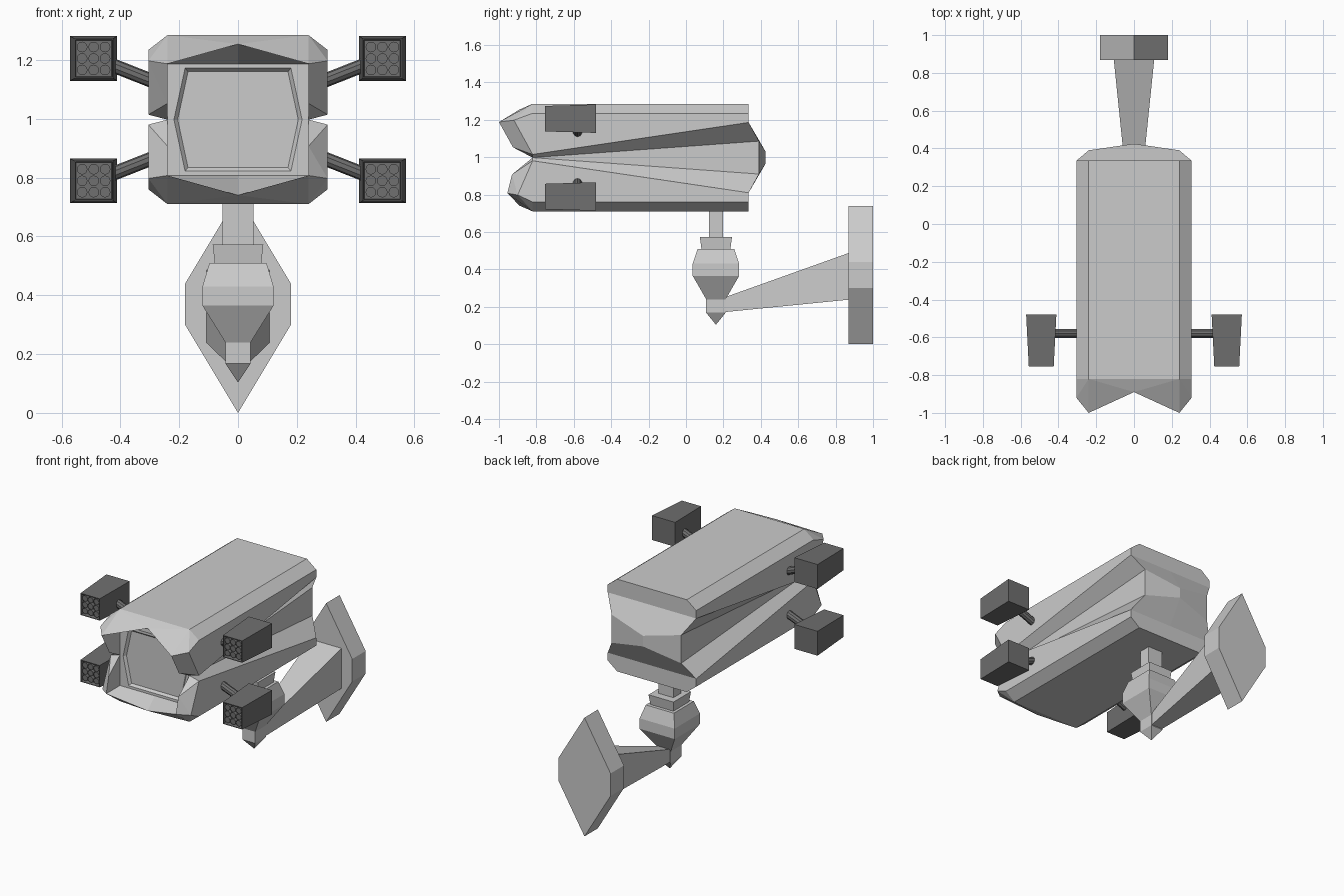
import bpy, bmesh
from mathutils import Vector

if "Cube" in bpy.data.objects:
    bpy.data.objects.remove(bpy.data.objects["Cube"])


def finish(name, bm, mat=None):
    bmesh.ops.remove_doubles(bm, verts=bm.verts, dist=0.0005)
    bmesh.ops.recalc_face_normals(bm, faces=bm.faces)
    me = bpy.data.meshes.new(name)
    bm.to_mesh(me)
    bm.free()
    ob = bpy.data.objects.new(name, me)
    bpy.context.collection.objects.link(ob)
    if mat:
        me.materials.append(mat)
    return ob


def loft(name, rings, mat=None):
    """Skin equal-length point rings, capping both ends."""
    bm = bmesh.new()
    vs = [[bm.verts.new(p) for p in r] for r in rings]
    n = len(rings[0])
    for a, b in zip(vs, vs[1:]):
        for i in range(n):
            j = (i + 1) % n
            bm.faces.new((a[i], a[j], b[j], b[i]))
    bm.faces.new(vs[0])
    bm.faces.new(vs[-1])
    return finish(name, bm, mat)


def rect_z(cy, z, hx, hy):
    return [(-hx, cy - hy, z), (hx, cy - hy, z), (hx, cy + hy, z), (-hx, cy + hy, z)]


def rect_y(cx, cz, y, hx, hz):
    return [(cx - hx, y, cz - hz), (cx + hx, y, cz - hz), (cx + hx, y, cz + hz), (cx - hx, y, cz + hz)]


dark = bpy.data.materials.new("dark_grey")
dark.diffuse_color = (0.16, 0.16, 0.16, 1)
dark.use_nodes = True
dark.node_tree.nodes["Principled BSDF"].inputs["Base Color"].default_value = dark.diffuse_color

# Housing: two clam shells, a recessed wedge between them and a bulging back
MID = 0.9975
FACES = ["A0 A1 B1 B0", "A1 A2 B2 B1", "A2 A3 B3 B2", "A3 A4 B4 B3",   # top, bevel, side, groove
         "A0 A1 A2 A3 F0", "F0 A3 A4 E0", "E0 A4 M4 M0", "A4 B4 M4",     # back, wedge side
         "B0 B1 C0", "B1 C1 C0", "B1 B2 C2", "B1 C2 C1",                 # brow
         "B2 B3 C2", "C2 B3 C3", "C1 C2 C3", "B3 B4 C3",                 # cheek
         "C0 C1 D1 D0", "C1 C3 B4 D1",                                   # inside of lip
         "D0 D1 G1 G0", "D1 B4 G2 G1",                                   # window frame
         "G0 G1 H1 H0", "G1 G2 H2 H1", "H0 H1 H2 HM"]                    # window recess
bm = bmesh.new()
for up in (1, -1):
    P = dict(A0=(0, .335, .2875), A1=(.24, .335, .2875), A2=(.305, .335, .237), A3=(.305, .335, .188),
             A4=(.24, .39, .088), B0=(0, -.82, .2875), B1=(.24, -.82, .2875), B2=(.305, -.82, .237),
             B3=(.305, -.82, .017), B4=(.24, -.82, 0), M4=(.24, .39, 0), M0=(0, .425, 0),
             E0=(0, .425, .033), F0=(0, .335, .188), C0=(0, -.89, .257),
             D0=(0, -.82, .19), D1=(.24, -.82, .19), G0=(0, -.82, .175), G1=(.18, -.82, .175),
             G2=(.218, -.82, 0), H0=(0, -.805, .163), H1=(.17, -.805, .163), H2=(.205, -.805, 0),
             HM=(0, -.805, 0))
    if up > 0:
        P.update(C1=(.24, -1, .19), C2=(.305, -.92, .2), C3=(.24, -.925, .055))
    else:
        P.update(C1=(.24, -.955, .19), C2=(.305, -.9, .2), C3=(.24, -.93, .09))
    for side in (1, -1):
        for f in FACES:
            bm.faces.new([bm.verts.new((P[k][0] * side, P[k][1], MID + P[k][2] * up)) for k in f.split()])
finish("housing", bm)

# Launcher pods with recessed fronts, tube bundles and struts
for sx in (1, -1):
    for sz in (1, -1):
        tag = ("right" if sx > 0 else "left") + ("_upper" if sz > 0 else "_lower")
        cx, cz = sx * .491, MID + sz * .208
        loft("pod_" + tag, [rect_y(cx, cz, -.73, .060, .062), rect_y(cx, cz, -.755, .062, .064),
                            rect_y(cx, cz, -.755, .066, .068), rect_y(cx, cz, -.48, .08, .076)], dark)
        bm = bmesh.new()
        for i in (-1, 0, 1):
            for j in (-1, 0, 1):
                r = bmesh.ops.create_circle(bm, cap_ends=True, segments=12, radius=.018)
                for v in r["verts"]:
                    v.co = Vector((cx + i * .039 + v.co.x, -.75, cz + j * .039 + v.co.y))
        ext = bmesh.ops.extrude_face_region(bm, geom=bm.faces[:])
        for v in ext["geom"]:
            if isinstance(v, bmesh.types.BMVert):
                v.co.y = -.728
        finish("tubes_" + tag, bm, dark)
        a, b = Vector((sx * .27, -.58, MID + sz * .123)), Vector((sx * .44, -.58, MID + sz * .19))
        bm = bmesh.new()
        bmesh.ops.create_cone(bm, cap_ends=True, segments=10, radius1=.024, radius2=.024, depth=(b - a).length)
        bm.transform((b - a).to_track_quat('Z', 'Y').to_matrix().to_4x4())
        bmesh.ops.translate(bm, verts=bm.verts, vec=(a + b) / 2)
        finish("strut_" + tag, bm, dark)

# Swivel mount below the housing
CY = .16
loft("neck", [rect_z(CY, .72, .052, .038), rect_z(CY, .56, .052, .038)])
loft("collar", [rect_z(CY, .572, .086, .086), rect_z(CY, .50, .078, .076)])
loft("swivel", [rect_z(CY, .51, .097, .098), rect_z(CY, .43, .121, .124), rect_z(CY, .365, .121, .124),
                rect_z(CY, .24, .043, .052), rect_z(CY, .168, .043, .052), rect_z(CY, .105, .001, .001)])

# Wall arm and plate
loft("arm", [rect_y(0, .205, .18, .036, .036), rect_y(0, .365, .88, .108, .126)])
hexa = [(0, 0), (.18, .30), (.18, .44), (0, .74), (-.18, .44), (-.18, .30)]
loft("wall_plate", [[(x, y, z) for x, z in hexa] for y in (.868, 1.0)])
